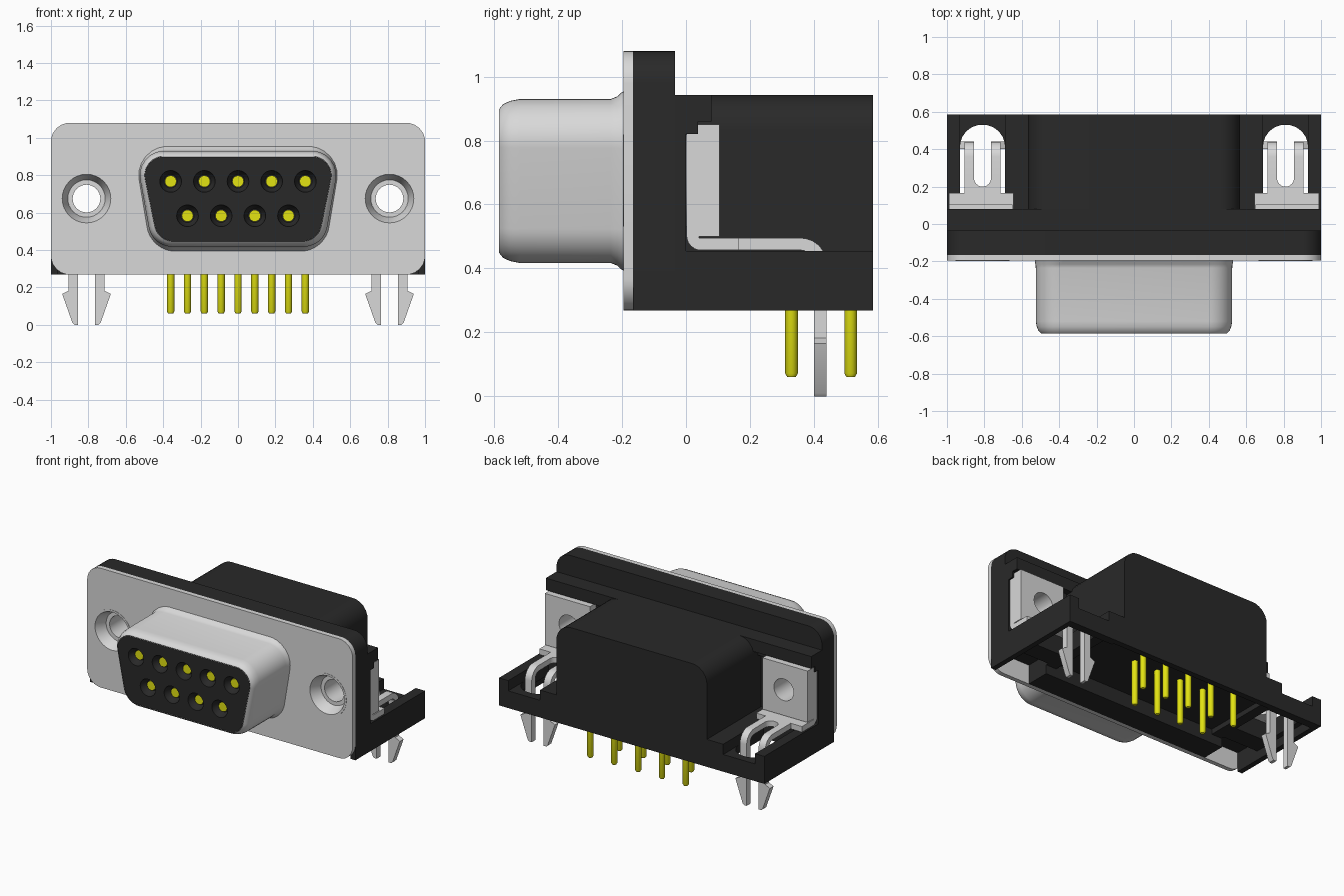
import bpy, bmesh, math
from mathutils import Vector

if "Cube" in bpy.data.objects:
    bpy.data.objects.remove(bpy.data.objects["Cube"], do_unlink=True)


def material(name, color):
    m = bpy.data.materials.new(name)
    m.use_nodes = True
    m.diffuse_color = (*color, 1)
    bsdf = next(n for n in m.node_tree.nodes if n.type == "BSDF_PRINCIPLED")
    bsdf.inputs["Base Color"].default_value = (*color, 1)
    return m


BLACK = material("black plastic", (0.022, 0.022, 0.022))
SILVER = material("silver metal", (0.69, 0.69, 0.69))
YELLOW = material("yellow contact", (0.77, 0.77, 0.006))


def activate(obj):
    bpy.ops.object.select_all(action="DESELECT")
    obj.select_set(True)
    bpy.context.view_layer.objects.active = obj


def smooth(obj):
    activate(obj)
    bpy.ops.object.shade_smooth_by_angle(angle=math.radians(32))


def apply(obj, mod):
    activate(obj)
    bpy.ops.object.modifier_apply(modifier=mod.name)


def place(axis, u, v, w):
    return {"x": (w, u, v), "y": (u, w, v), "z": (u, v, w)}[axis]


def loft(name, mat, axis, sections, ring=False):
    """Join outlines [(offset, [(u, v), ...]), ...] along an axis."""
    bm = bmesh.new()
    loops = [[bm.verts.new(place(axis, u, v, w)) for u, v in pts] for w, pts in sections]
    pairs = list(zip(loops, loops[1:]))
    if ring:
        pairs.append((loops[-1], loops[0]))
    else:
        bm.faces.new(loops[0])
        bm.faces.new(loops[-1])
    for a, b in pairs:
        for i in range(len(a)):
            j = (i + 1) % len(a)
            bm.faces.new((a[i], a[j], b[j], b[i]))
    bmesh.ops.recalc_face_normals(bm, faces=bm.faces)
    mesh = bpy.data.meshes.new(name)
    bm.to_mesh(mesh)
    bm.free()
    mesh.materials.append(mat)
    obj = bpy.data.objects.new(name, mesh)
    bpy.context.collection.objects.link(obj)
    smooth(obj)
    return obj


def prism(name, mat, axis, pts, w0, w1):
    return loft(name, mat, axis, [(w0, pts), (w1, pts)])


def box(name, mat, x, y, z):
    return prism(name, mat, "z", [(x[0], y[0]), (x[1], y[0]), (x[1], y[1]), (x[0], y[1])], *z)


def rounded(corners, n=6):
    """Polygon of (u, v, radius) with its corners turned into arcs."""
    out = []
    for i, (u, v, r) in enumerate(corners):
        p = Vector((u, v))
        if r <= 0:
            out.append((u, v))
            continue
        d1 = (Vector(corners[i - 1][:2]) - p).normalized()
        d2 = (Vector(corners[(i + 1) % len(corners)][:2]) - p).normalized()
        half = d1.angle(d2) / 2
        c = p + (d1 + d2).normalized() * r / math.sin(half)
        a, b = p + d1 * r / math.tan(half) - c, p + d2 * r / math.tan(half) - c
        out += [tuple(c + a.lerp(b, k / n).normalized() * r) for k in range(n + 1)]
    return out


def circle(u, v, r, n=32):
    return [(u + r * math.cos(math.tau * k / n), v + r * math.sin(math.tau * k / n)) for k in range(n)]


def cut(obj, *cutters):
    for c in cutters:
        c.hide_render = True
        m = obj.modifiers.new("cut", "BOOLEAN")
        m.operation, m.solver, m.object = "DIFFERENCE", "EXACT", c
        apply(obj, m)
    # Mark the new cut edges as sharp
    smooth(obj)


def drop(*objs):
    for o in objs:
        bpy.data.objects.remove(o, do_unlink=True)


def mirror(obj):
    apply(obj, obj.modifiers.new("mirror", "MIRROR"))
    return obj


SX, SZ = 0.81, 0.675     # screw hole centre
BOT = 0.268              # underside of the housing

# Front plate, flange and rear wall, pierced for the screw sockets
plate = prism("face_plate", SILVER, "y",
              rounded([(-1, BOT, 0.1), (1, BOT, 0.1), (1, 1.08, 0.1), (-1, 1.08, 0.1)]), -0.195, -0.165)
flange = prism("flange", BLACK, "y",
               rounded([(-1, BOT, 0), (1, BOT, 0), (1, 1.08, 0.1), (-1, 1.08, 0.1)]), -0.165, -0.035)
wall = box("rear_wall", BLACK, (-1, 1), (-0.036, 0), (BOT, 0.9))
bore = mirror(prism("bore_cutter", SILVER, "y", circle(SX, SZ, 0.14), -0.3, 0.05))
for part in (plate, flange, wall):
    cut(part, bore)
drop(bore)
box("rear_ledge", BLACK, (-1, 1), (-0.036, 0.08), (0.86, 0.942))
mirror(box("ledge_lip", BLACK, (0.57, 1), (0, 0.038), (0.82, 0.86)))

# Dished screw sockets
steps = [(-0.197, 0.144), (-0.197, 0.13), (-0.18, 0.123), (-0.135, 0.104), (-0.12, 0.1),
         (-0.12, 0.074), (0.01, 0.074), (0.01, 0.144)]
mirror(loft("screw_socket", SILVER, "y", [(y, circle(SX, SZ, r)) for y, r in steps], ring=True))

# Main housing with rounded top edges
prism("housing", BLACK, "y",
      rounded([(-0.567, 0.38, 0), (0.567, 0.38, 0), (0.567, 0.942, 0.11), (-0.567, 0.942, 0.11)]), -0.03, 0.585)

# Base with side arms, clip slots open to the rear, and a hollow underside
base = box("base", BLACK, (-1, 1), (-0.036, 0.585), (BOT, 0.455))
slot = mirror(prism("slot_cutter", BLACK, "z",
                    rounded([(0.69, 0.15, 0), (0.93, 0.15, 0), (0.93, 0.53, 0.115), (0.69, 0.53, 0.115)]), 0.1, 0.6))
notch = mirror(box("notch_cutter", BLACK, (0.69, 0.93), (0.17, 0.7), (0.385, 0.6)))
hollow = box("hollow_cutter", BLACK, (-0.62, 0.62), (0.0, 0.545), (0.1, 0.365))
arm_hollow = mirror(box("arm_hollow_cutter", BLACK, (0.6, 0.965), (0.0, 0.53), (0.1, 0.33)))
pocket = mirror(box("corner_pocket_cutter", BLACK, (0.70, 0.965), (-0.166, 0.02), (0.1, 0.4)))
cut(base, slot, notch, hollow, arm_hollow, pocket)
cut(flange, pocket)
cut(wall, pocket)
drop(slot, notch, hollow, arm_hollow, pocket)

# Brackets: nut block, bent foot, clip straps and barbs
nut = box("nut_block", SILVER, (0.65, 0.99), (0.002, 0.105), (0.5, 0.85))
lip_space = box("lip_cutter", SILVER, (0.6, 1.1), (-0.1, 0.038), (0.82, 0.9))
hole = prism("nut_cutter", SILVER, "y", circle(SX, SZ, 0.074), -0.1, 0.3)
cut(nut, lip_space, hole)
drop(lip_space, hole)
mirror(nut)
foot = [(0.002, 0.52, 0), (0.002, 0.457, 0.045), (0.165, 0.457, 0), (0.165, 0.495, 0), (0.04, 0.495, 0), (0.04, 0.52, 0)]
mirror(prism("bracket_foot", SILVER, "x", rounded(foot), 0.645, 0.99))
mirror(prism("strap_root", SILVER, "z",
             rounded([(0.715, 0.16, 0), (0.905, 0.16, 0), (0.905, 0.25, 0), (0.855, 0.25, 0),
                      (0.855, 0.2, 0.044), (0.765, 0.2, 0.044), (0.765, 0.25, 0), (0.715, 0.25, 0)]), 0.457, 0.495))
strap = [(0.25, 0.495, 0), (0.44, 0.495, 0.08), (0.44, 0.18, 0), (0.40, 0.18, 0), (0.40, 0.457, 0.04), (0.25, 0.457, 0)]
barb = [(0.045, 0.2), (0.095, 0.2), (0.095, 0.182), (0.13, 0.165), (0.075, 0.01), (0.065, 0), (0.045, 0)]
for side, label in ((-1, "inner"), (1, "outer")):
    edges = sorted((SX + side * 0.045, SX + side * 0.095))
    mirror(prism(label + "_clip_strap", SILVER, "x", rounded(strap), *edges))
    mirror(prism(label + "_clip_barb", SILVER, "y", [(SX + side * u, v) for u, v in barb], 0.40, 0.44))


# D-shaped shell, flared at the root mostly up and down, with a rolled front edge
def d_outline(inset):
    side = inset if inset > 0 else inset * 0.3
    top, low, r = 0.551 - side, 0.458 - side, 0.13 - inset
    return rounded([(-low, 0.417 + inset, r), (low, 0.417 + inset, r),
                    (top, 0.93 - inset, r), (-top, 0.93 - inset, r)], 8)


rolls = [(-0.19, -0.026), (-0.203, -0.02), (-0.215, -0.008), (-0.235, 0), (-0.52, 0), (-0.55, 0.006),
         (-0.572, 0.016), (-0.585, 0.032), (-0.57, 0.034), (-0.19, 0.034)]
loft("shell", SILVER, "y", [(y, d_outline(i)) for y, i in rolls], ring=True)

# Insulator face with two rows of tapered contact holes
insert = prism("insulator", BLACK, "y", d_outline(0.029), -0.584, -0.2)
sockets = [(0.18 * i, 0.767) for i in range(-2, 3)] + [(0.18 * i + 0.09, 0.583) for i in range(-2, 2)]
for x, z in sockets:
    taper = loft("hole_cutter", BLACK, "y",
                 [(w, circle(x, z, r, 24)) for w, r in ((-0.6, 0.06), (-0.565, 0.056), (-0.54, 0.036))])
    cut(insert, taper)
    drop(taper)
    prism("contact", YELLOW, "y", circle(x, z, 0.031, 20), -0.55, -0.5)

# Solder pins in two staggered rows
for i in range(-4, 5):
    x, y = 0.09 * i, (0.33 if i % 2 else 0.515)
    loft("solder_pin", YELLOW, "z",
         [(w, circle(x, y, r, 16)) for w, r in ((0.06, 0.013), (0.072, 0.02), (0.4, 0.02))])
